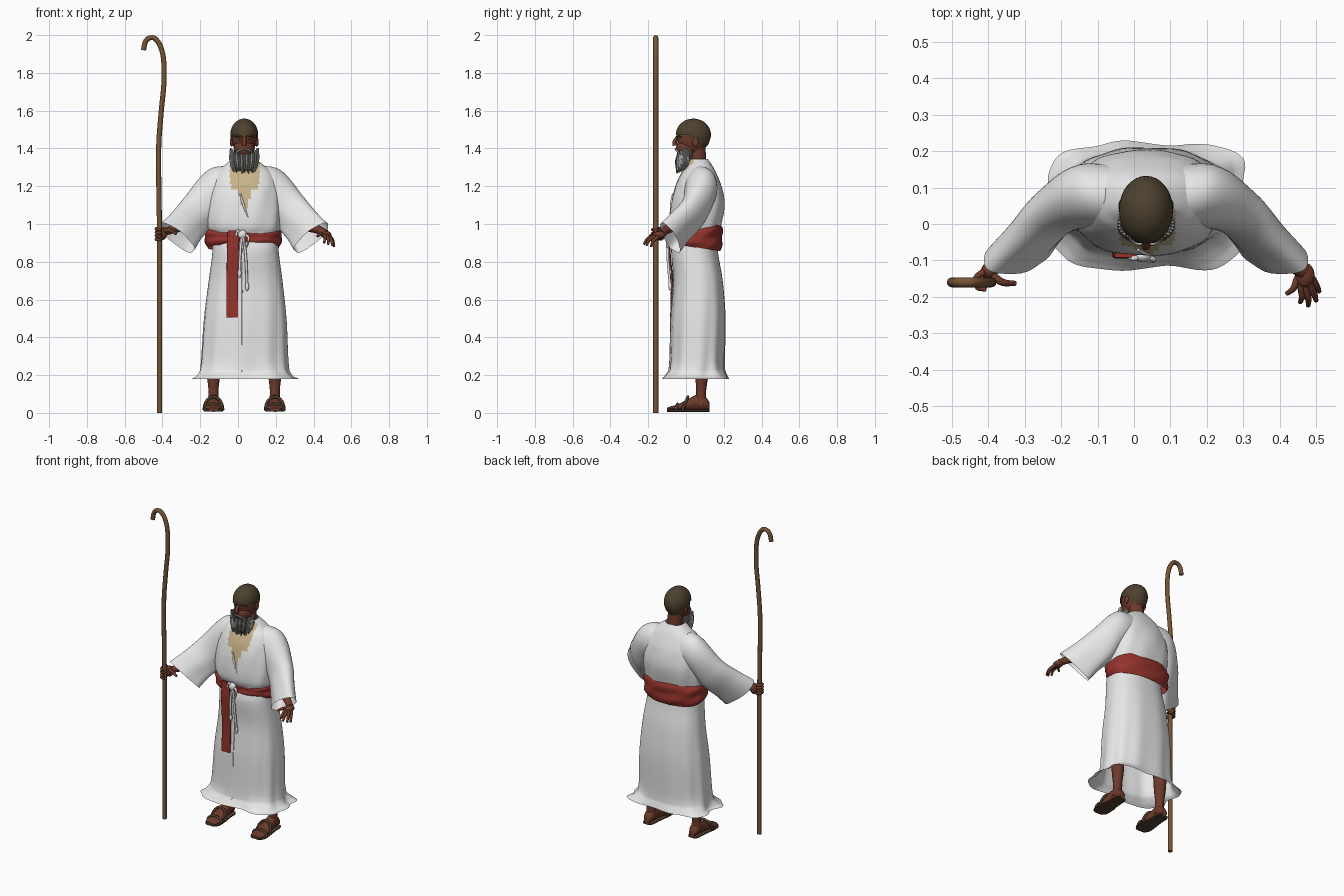
import bpy, bmesh, math, random
from mathutils import Vector as V

random.seed(4)
if "Cube" in bpy.data.objects:
    bpy.data.objects.remove(bpy.data.objects["Cube"])


def material(name, r, g, b):
    m = bpy.data.materials.new(name)
    m.use_nodes = True
    m.diffuse_color = (r, g, b, 1)
    shader = next(n for n in m.node_tree.nodes if n.type == "BSDF_PRINCIPLED")
    shader.inputs["Base Color"].default_value = (r, g, b, 1)
    shader.inputs["Roughness"].default_value = 0.8
    return m


WHITE = material("white cloth", .8, .8, .8)
RED = material("red cloth", .3, .033, .026)
WOOD = material("wood", .18, .09, .035)
SKIN = material("brown skin", .15, .042, .024)
HAIR = material("dark hair", .075, .053, .028)
TAN = material("tan cloth", .58, .45, .25)
LEATHER = material("leather", .08, .045, .028)
GREY = material("grey beard", .36, .36, .34)
DARK = material("dark beard", .12, .12, .11)
MID = .033  # x of the body's own centre line


def finish(name, bm, mats):
    bmesh.ops.recalc_face_normals(bm, faces=bm.faces)
    me = bpy.data.meshes.new(name)
    bm.to_mesh(me)
    bm.free()
    for m in mats:
        me.materials.append(m)
    ob = bpy.data.objects.new(name, me)
    bpy.context.collection.objects.link(ob)
    bpy.ops.object.select_all(action="DESELECT")
    ob.select_set(True)
    bpy.context.view_layer.objects.active = ob
    bpy.ops.object.shade_smooth_by_angle(angle=math.radians(50))
    return ob


def smooth(rings, sub):
    """Spline through (centre, u, v) rings, spaced by centre distance."""
    t = [0]
    for a, b in zip(rings, rings[1:]):
        t.append(t[-1] + (b[0] - a[0]).length + 1e-4)
    last = len(rings) - 1

    def slope(i, k):
        a, b = max(i - 1, 0), min(i + 1, last)
        return (rings[b][k] - rings[a][k]) / (t[b] - t[a])

    out = []
    for i in range(last):
        d = t[i + 1] - t[i]
        for j in range(sub):
            s = j / sub
            h = s * s * (3 - 2 * s)
            out.append([rings[i][k] * (1 - h) + rings[i + 1][k] * h
                        + slope(i, k) * d * s * (1 - s) ** 2
                        - slope(i + 1, k) * d * s * s * (1 - s) for k in range(3)])
    return out + [list(rings[-1])]


def loft(name, rings, mats, seg=16, sub=4, power=2, cap=True, fold=None, rule=None):
    """Skin elliptical rings; fold(angle, point) scales a point, rule picks a material."""
    bm = bmesh.new()
    rows = []
    for c, u, v in smooth(rings, sub):
        row = []
        for i in range(seg):
            a = math.tau * i / seg
            ca, sa = math.cos(a), math.sin(a)
            p = (u * math.copysign(abs(ca) ** (2 / power), ca)
                 + v * math.copysign(abs(sa) ** (2 / power), sa))
            row.append(bm.verts.new(c + p * (fold(a, c + p) if fold else 1)))
        rows.append(row)
    for a, b in zip(rows, rows[1:]):
        for i in range(seg):
            j = (i + 1) % seg
            f = bm.faces.new((a[i], a[j], b[j], b[i]))
            if rule:
                f.material_index = rule(f.calc_center_median())
    if cap:
        bm.faces.new(rows[0])
        bm.faces.new(rows[-1])
    return finish(name, bm, mats)


def tube(name, pts, radii, mat, ref=(0, 1, 0), seg=10, sub=4):
    """Round tube along points, with one radius or one for each point."""
    pts = [V(p) for p in pts]
    if not isinstance(radii, (list, tuple)):
        radii = [radii] * len(pts)
    rings = []
    for i, p in enumerate(pts):
        d = (pts[min(i + 1, len(pts) - 1)] - pts[max(i - 1, 0)]).normalized()
        u = d.cross(V(ref)).normalized()
        rings.append((p, u * radii[i], d.cross(u) * radii[i]))
    return loft(name, rings, [mat], seg, sub)


def ball(name, centre, size, mat, keep=None):
    bm = bmesh.new()
    bmesh.ops.create_uvsphere(bm, u_segments=32, v_segments=20, radius=1)
    for v in bm.verts:
        v.co = V([v.co[k] * size[k] + centre[k] for k in range(3)])
    if keep:
        bmesh.ops.delete(bm, geom=[f for f in bm.faces if not keep(f.calc_center_median())],
                         context="FACES")
    return finish(name, bm, [mat])


def box_ring(z, x0, x1, y0, y1):
    return (V(((x0 + x1) / 2, (y0 + y1) / 2, z)), V(((x1 - x0) / 2, 0, 0)), V((0, (y0 - y1) / 2, 0)))


# Robe: hem, skirt, waist, chest and collar in one skin, with a tan neck opening
def robe_fold(a, p):
    low = max(0, .86 - p.z)
    hem = max(0, .24 - p.z)
    chest = .012 * math.sin(9 * a + 14 * p.z) if .95 < p.z < 1.2 else 0
    corner = 1.2 * hem * (1 - math.cos(4 * a))
    return 1 + .03 * low * math.cos(11 * a + 2 * p.z) + .5 * hem * math.sin(7 * a + 1) + corner + chest


def neck_opening(p):
    half = .008 + max(0, p.z - 1.09) * .35 + (.025 if p.z > 1.18 else 0)
    return int(p.z > 1.09 and p.y < .04 and abs(p.x - MID - .003) < min(half, .078))


robe = [(.18, -.23, .31, -.122, .22), (.195, -.212, .283, -.11, .215), (.23, -.2, .267, -.09, .205),
        (.5, -.18, .255, -.08, .21), (.7, -.155, .235, -.066, .195), (.86, -.135, .215, -.078, .168),
        (.93, -.14, .215, -.066, .17), (.99, -.165, .23, -.085, .185), (1.1, -.165, .23, -.08, .203),
        (1.2, -.145, .215, -.057, .188), (1.27, -.115, .185, -.025, .16), (1.305, -.08, .145, 0, .142),
        (1.345, -.025, .09, .015, .115)]
loft("robe", [box_ring(*r) for r in robe], [WHITE, TAN], 96, 6, 2.4, False, robe_fold, neck_opening)
tube("robe_front_edge", [(.022, -.102, .2), (.022, -.087, .24), (.022, -.081, .5),
                         (.022, -.067, .7), (.02, -.077, .87)], .003, WHITE)
tube("robe_lapel", [(.012, -.07, 1.16), (.026, -.078, 1.11), (.055, -.084, 1.03)],
     [.004, .006, .003], WHITE)

# Wide sleeves, mirrored about the body
arm = [((-.02, .075, 1.21), (0, 0, -.1), (0, -.085, 0)),
       ((-.12, .077, 1.18), (.03, 0, -.11), (.03, -.086, 0)),
       ((-.212, .038, 1.065), (.06, .02, -.085), (.034, -.06, 0)),
       ((-.275, -.03, .988), (.07, .025, -.078), (.034, -.046, .01)),
       ((-.322, -.085, .927), (.083, .035, -.077), (.04, -.04, .012))]
for side, word in ((1, "right"), (-1, "left")):
    rings = []
    for c, u, v in arm:
        c, u, v = V(c), V(u), V(v)
        c.x = MID + side * (c.x - MID)
        u.x *= side
        v.x *= side
        rings.append((c, u, v))
    loft(word + "_sleeve", rings, [WHITE], 40, 6, 2, False,
         lambda a, p: 1 + max(0, 1.15 - p.z) * .16 * math.sin(5 * a + 12 * p.z))

# Sash, hanging end and knotted cord
sash = [(V((MID - .005, .06, z)), V((r, 0, 0)), V((0, -r + .07, tilt)))
        for z, r, tilt in ((.875, .19, .018), (.9, .202, .01), (.93, .201, 0), (.96, .204, -.012), (.985, .19, -.022))]
loft("sash", sash, [RED], 72, 4, 2.4, False, lambda a, p: 1 + .015 * math.sin(6 * a + 70 * p.z))
loft("sash_end", [(V((x, y, z)), V((w, 0, 0)), V((0, .006, 0))) for x, y, z, w in
                  ((-.03, -.078, .505, .031), (-.03, -.075, .7, .031), (-.027, -.088, .86, .031), (-.024, -.086, .965, .03))],
     [RED], 24, 5, 6)
ball("cord_knot", (.022, -.088, .945), (.024, .016, .024), WHITE)
for i, path in enumerate((((.02, -.09, .94), (.012, -.095, .85), (.008, -.086, .74)),
                          ((.026, -.09, .94), (.04, -.097, .84), (.048, -.084, .67)),
                          ((.03, -.09, .95), (.055, -.097, .93), (.045, -.1, .88), (.025, -.095, .93)),
                          ((.02, -.09, .95), (0, -.094, .965), (-.01, -.092, .94)))):
    tube("cord_%d" % i, path, .007, WHITE)
    if i < 2:
        ball("cord_tassel_%d" % i, path[-1], (.01, .009, .024), WHITE)

# Head and neck
tube("neck", [(MID, .065, 1.28), (MID, .063, 1.35), (MID, .055, 1.43)], .046, SKIN)
ball("skull", (MID, .035, 1.455), (.065, .083, .093), SKIN)
ball("jaw", (MID, .003, 1.4), (.056, .056, .055), SKIN)
tube("nose", [(MID, -.045, 1.465), (MID, -.06, 1.435), (MID, -.058, 1.415)], [.007, .012, .013], SKIN)
for s in (-1, 1):
    ball("ear", (MID + s * .067, .05, 1.435), (.009, .017, .026), SKIN)
    ball("eye", (MID + s * .026, -.036, 1.449), (.01, .008, .005), GREY)
    ball("pupil", (MID + s * .026, -.041, 1.449), (.007, .004, .005), LEATHER)
    tube("eyebrow", [(MID + s * .01, -.049, 1.462), (MID + s * .03, -.045, 1.467), (MID + s * .05, -.025, 1.46)],
         [.004, .005, .003], HAIR)
    tube("moustache", [(MID, -.056, 1.398), (MID + s * .025, -.053, 1.391), (MID + s * .05, -.03, 1.37)],
         [.004, .005, .004], GREY)
ball("hair", (MID, .039, 1.472), (.074, .093, .086), HAIR,
     lambda p: p.z > 1.475 - .45 * max(0, p.y))
ball("hair_back", (MID, .068, 1.462), (.064, .06, .072), HAIR, lambda p: p.y > .07 and p.z > 1.41)

# Beard: dark core with hanging locks around the jaw, flared at the cheeks
loft("beard_core", [(V((MID, y, z)), V((w, 0, 0)), V((0, -d, 0))) for z, y, w, d in
                    ((1.28, -.015, .044, .026), (1.31, -.008, .058, .038), (1.35, -.005, .063, .042), (1.38, .003, .062, .042))],
     [DARK], 32)
for i in range(21):
    a = math.radians(-110 + i * 11)
    s, c = math.sin(a), math.cos(a)
    top = 1.362 + .035 * abs(s) + random.uniform(-.006, .006)
    tip = 1.268 + .012 * abs(s) + random.uniform(-.006, .012)
    tube("beard_lock", [(MID + .074 * s, -.002 - .043 * c, top), (MID + .07 * s, -.005 - .045 * c, 1.335),
                        (MID + .058 * s, -.015 - .034 * c, tip)],
         [.004, .009, .003], GREY if i % 2 or abs(s) > .75 else DARK, seg=6)

# Staff with crook
tube("staff", [(-.415, -.16, 0), (-.415, -.16, .9), (-.42, -.16, 1.4), (-.406, -.16, 1.6), (-.392, -.16, 1.75),
               (-.395, -.16, 1.88), (-.415, -.16, 1.95), (-.445, -.16, 1.985), (-.475, -.16, 1.982),
               (-.492, -.16, 1.96), (-.5, -.16, 1.92)], .0135, WOOD, seg=12, sub=5)

# Right hand gripping the staff
tube("right_forearm", [(-.3, -.06, .99), (-.36, -.105, .968), (-.395, -.125, .955)], [.03, .022, .02], SKIN)
ball("right_palm", (-.398, -.13, .95), (.022, .024, .034), SKIN)
for i in range(4):
    z = .975 - i * .018
    tube("right_finger", [(-.41, -.13, z), (-.432, -.148, z), (-.428, -.174, z - .004), (-.405, -.18, z - .006)],
         [.01, .009, .008, .006], SKIN, (0, 0, 1))
tube("right_thumb", [(-.39, -.14, .965), (-.36, -.16, .966), (-.325, -.163, .947)], [.012, .01, .007], SKIN, (0, 0, 1))

# Left hand, open
tube("left_forearm", [(.37, -.06, .99), (.43, -.105, .968), (.465, -.13, .948)], [.03, .022, .022], SKIN)
ball("left_palm", (.468, -.14, .942), (.027, .034, .02), SKIN)
for knuckle, tip in (((.488, -.15, .93), (.508, -.185, .88)), ((.482, -.168, .932), (.5, -.21, .885)),
                     ((.47, -.174, .935), (.478, -.224, .892)), ((.458, -.17, .937), (.456, -.215, .9)),
                     ((.448, -.15, .942), (.418, -.192, .935))):
    a, b = V(knuckle), V(tip)
    tube("left_finger", [(.467, -.138, .943), a, (a + b) / 2 + V((.004, -.006, .006)), b],
         [.012, .0105, .009, .006], SKIN, (1, 0, 0))

# Legs, feet and sandals
foot = [(.125, .02, .035, .02), (.105, .03, .05, .033), (.06, .032, .055, .042), (.01, .038, .043, .03),
        (-.045, .045, .029, .016), (-.08, .042, .024, .011), (-.1, .026, .021, .006)]
for x, word in ((-.13, "right"), (.195, "left")):
    tube(word + "_leg", [(x, .078, .04), (x, .08, .11), (x, .083, .2), (x, .085, .45)], [.034, .026, .035, .048], SKIN, seg=16)
    loft(word + "_foot", [(V((x, y, z)), V((w, 0, 0)), V((0, 0, h))) for y, w, z, h in foot], [SKIN], 20)
    loft(word + "_sole", [(V((x, y, .012)), V((w + .006, 0, 0)), V((0, 0, .006))) for y, w, z, h in foot], [LEATHER], 20, 4, 4)
    for i, (y, w, h, lean) in enumerate(((-.055, .05, .032, .01), (-.02, .05, .07, .03))):
        tube(word + "_strap_%d" % i, [(x + w * math.cos(a), y + lean * math.sin(a), .015 + h * math.sin(a))
                                      for a in (math.pi * k / 8 for k in range(9))], .008, LEATHER, seg=8, sub=2)
